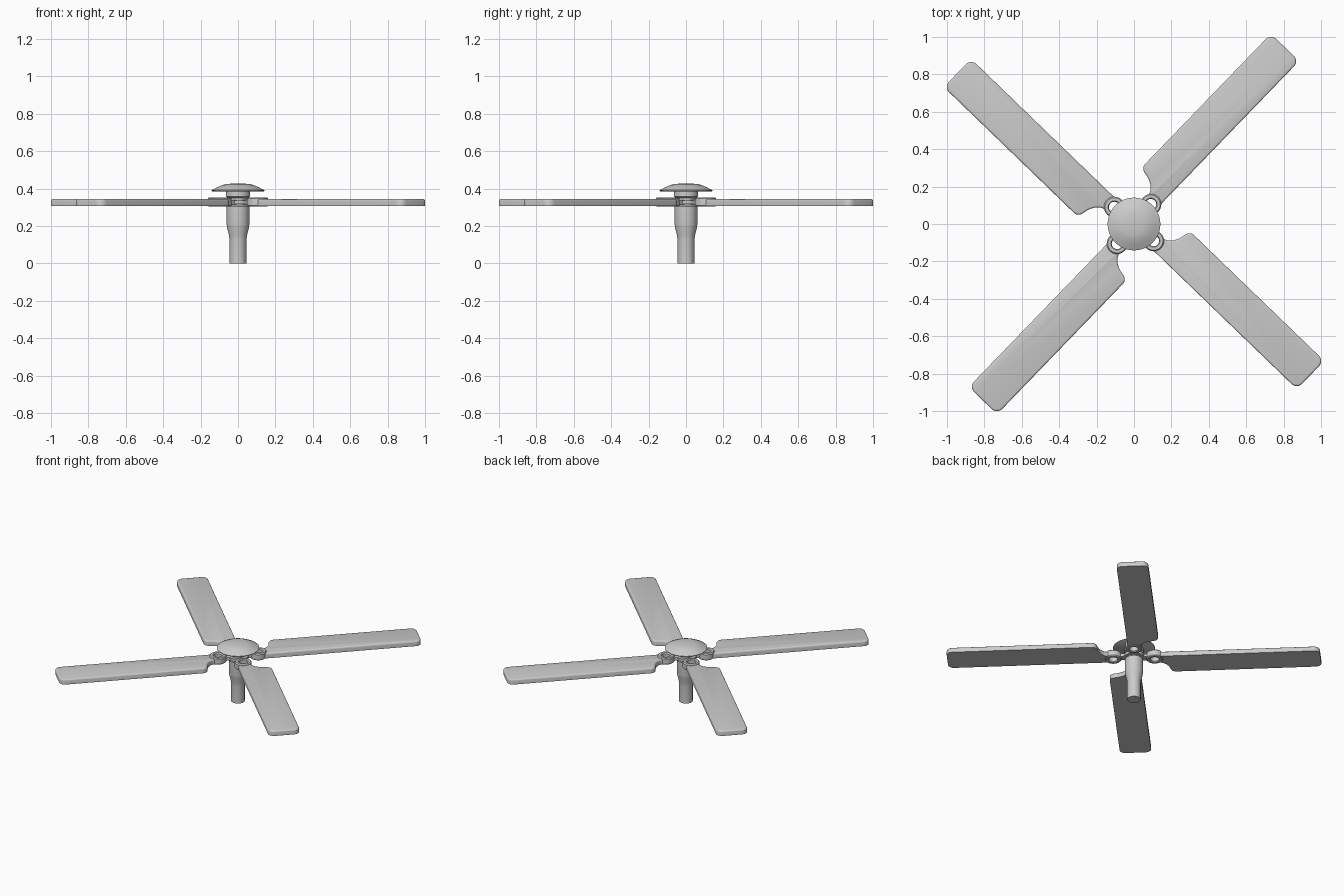
import bpy, bmesh, math
from mathutils import Matrix

if "Cube" in bpy.data.objects:
    bpy.data.objects.remove(bpy.data.objects["Cube"])

ANGLE = math.radians(46)


def finish(bm, name, mat=None, angle=35):
    bmesh.ops.recalc_face_normals(bm, faces=bm.faces)
    if mat:
        bm.transform(mat)
    me = bpy.data.meshes.new(name)
    bm.to_mesh(me)
    bm.free()
    ob = bpy.data.objects.new(name, me)
    bpy.context.collection.objects.link(ob)
    bpy.context.view_layer.objects.active = ob
    ob.select_set(True)
    bpy.ops.object.shade_smooth_by_angle(angle=math.radians(angle))
    ob.select_set(False)
    return ob


def lathe(name, profile, steps=48, mat=None, closed=False):
    """Spin an (r, z) profile about z."""
    bm = bmesh.new()
    vs = [bm.verts.new((r, 0, z)) for r, z in profile]
    es = [bm.edges.new(p) for p in zip(vs, vs[1:])]
    if closed:
        es.append(bm.edges.new((vs[-1], vs[0])))
    bmesh.ops.spin(bm, geom=vs + es, cent=(0, 0, 0), axis=(0, 0, 1),
                   angle=math.tau, steps=steps)
    bmesh.ops.remove_doubles(bm, verts=bm.verts, dist=1e-5)
    return finish(bm, name, mat)


def arc(cx, cy, r, a0, a1, n=6):
    return [(cx + r * math.cos(math.radians(a0 + (a1 - a0) * i / n)),
             cy + r * math.sin(math.radians(a0 + (a1 - a0) * i / n)))
            for i in range(n + 1)]


def blade(name, mat):
    # rounded tip and a scooped root beside the mounting ring
    pts = ([(0.165, -0.03)] + arc(1.2, 0.01, 0.04, -90, 0) + arc(1.2, 0.14, 0.04, 0, 90)
           + arc(0.272, 0.144, 0.036, 90, 175)
           + [(0.232, 0.128), (0.225, 0.105), (0.212, 0.082), (0.192, 0.062),
              (0.168, 0.052), (0.146, 0.051), (0.148, 0.042), (0.172, 0.02)])
    bm = bmesh.new()
    f = bm.faces.new([bm.verts.new((x, y, 0.308)) for x, y in pts])
    top = bmesh.ops.extrude_face_region(bm, geom=[f])["geom"]
    tv = [g for g in top if isinstance(g, bmesh.types.BMVert)]
    bmesh.ops.translate(bm, verts=tv, vec=(0, 0, 0.037))
    s = set(tv)
    rim = [e for e in bm.edges if e.verts[0] in s and e.verts[1] in s]
    bmesh.ops.bevel(bm, geom=rim, offset=0.01, segments=3, profile=0.5, affect='EDGES')
    return finish(bm, name, mat)


def arm(name, mat):
    bm = bmesh.new()
    bmesh.ops.create_cube(bm, size=1, matrix=Matrix.Translation((0.075, 0.008, 0.327))
                          @ Matrix.Diagonal((0.06, 0.05, 0.022, 1)))
    return finish(bm, name, mat)


# Motor column, tapering to a narrower pipe
lathe("column", [(0, 0), (0.045, 0), (0.045, 0.125), (0.048, 0.15), (0.058, 0.19),
                 (0.061, 0.21), (0.061, 0.305), (0.05, 0.312), (0.05, 0.35),
                 (0.065, 0.358), (0.065, 0.388), (0, 0.388)])
# Shallow domed cap
lathe("cap", [(0, 0.385), (0.136, 0.385), (0.141, 0.388), (0.141, 0.392),
              (0.11, 0.408), (0.085, 0.419), (0.06, 0.425), (0.03, 0.427), (0, 0.428)])
# Hub flange under the cap
lathe("hub_flange", [(0, 0.318), (0.07, 0.318), (0.07, 0.336), (0, 0.336)])

# Four blades with ring mounts
for i in range(4):
    rot = Matrix.Rotation(ANGLE + i * math.pi / 2, 4, 'Z')
    blade(f"blade_{i + 1}", rot)
    arm(f"blade_arm_{i + 1}", rot)
    lathe(f"mount_ring_{i + 1}",
          [(0.029, 0.310), (0.034, 0.304), (0.05, 0.304), (0.056, 0.310),
           (0.056, 0.347), (0.05, 0.354), (0.034, 0.354), (0.029, 0.347)],
          32, rot @ Matrix.Translation((0.138, 0.008, 0)), True)
